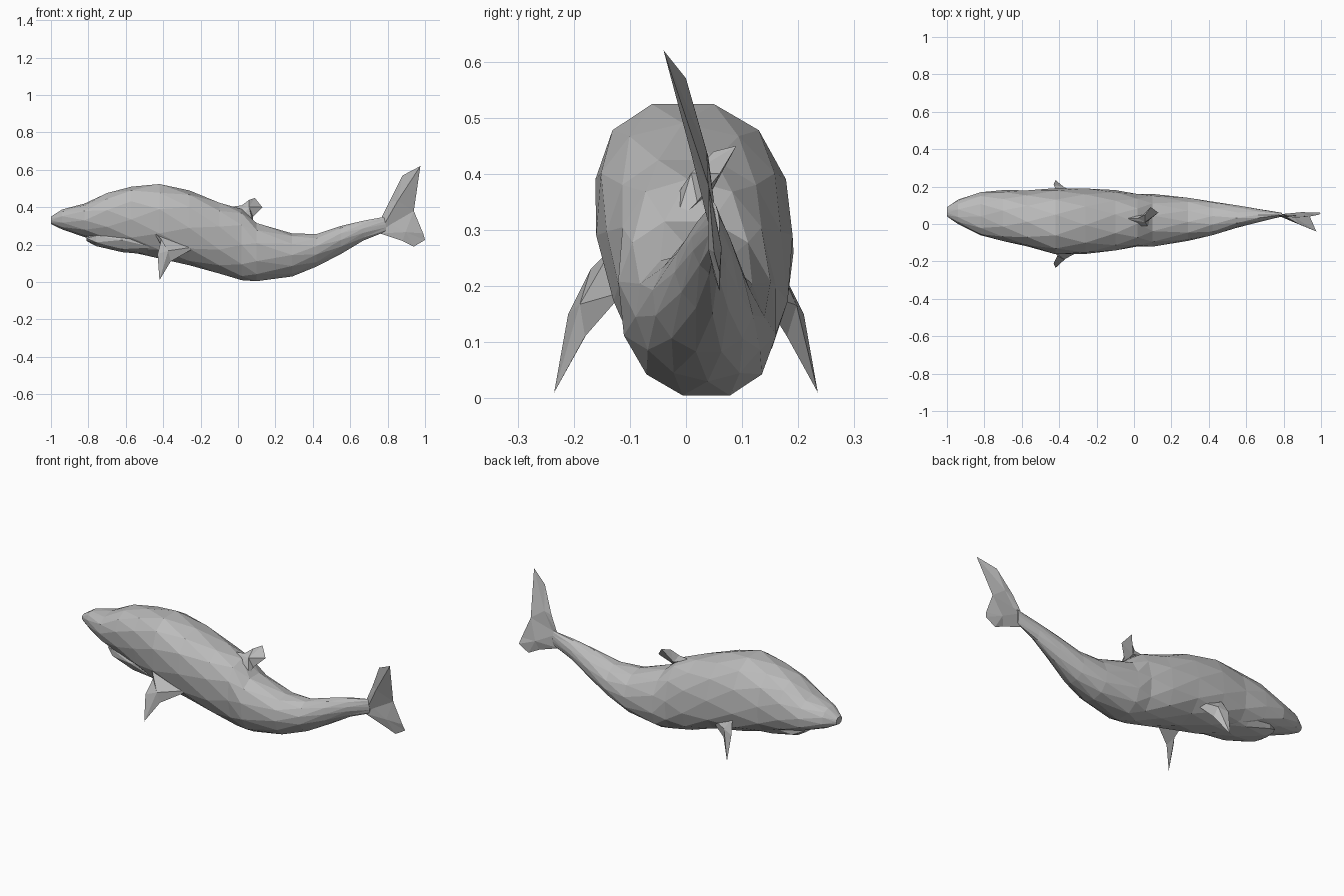
import bpy
import bmesh
import math
from mathutils import Vector

cube = bpy.data.objects.get("Cube")
if cube:
    bpy.data.objects.remove(cube, do_unlink=True)

# One plain skin colour
skin = bpy.data.materials.new("whale_grey")
skin.use_nodes = True
grey = (0.5, 0.5, 0.5, 1)
skin.diffuse_color = grey
skin.node_tree.nodes["Principled BSDF"].inputs["Base Color"].default_value = grey


def finish(name, mesh_builder):
    """Turn a bmesh into a flat shaded object with the skin material."""
    bmesh.ops.recalc_face_normals(mesh_builder, faces=mesh_builder.faces[:])
    mesh = bpy.data.meshes.new(name)
    mesh_builder.to_mesh(mesh)
    mesh_builder.free()
    mesh.materials.append(skin)
    part = bpy.data.objects.new(name, mesh)
    bpy.context.collection.objects.link(part)
    return part


def signed_power(value, power):
    return math.copysign(abs(value) ** power, value)


def loft(name, stations, sides, lean):
    """Skin staggered rings; each station is x, bottom, top, right, left in hundredths."""
    bm = bmesh.new()
    rings = []
    for row, station in enumerate(stations):
        x, bottom, top, right, left = (value / 100 for value in station)
        # Boxy at the chest, rounder to sharp towards the tail
        power = 0.85 + 0.4 * max(0, x)
        ring = []
        for side in range(sides):
            angle = math.tau * (side + (row % 2) / 2) / sides
            across = signed_power(math.cos(angle), power)
            up = signed_power(math.sin(angle), power)
            half = (left - right) / 2
            y = (left + right) / 2 + half * (across - lean * up)
            z = (bottom + top) / 2 + up * (top - bottom) / 2
            ring.append(bm.verts.new((x, y, z)))
        rings.append(ring)
    for row in range(len(rings) - 1):
        near, far = rings[row], rings[row + 1]
        shift = row % 2
        for side in range(sides):
            after = (side + 1) % sides
            if shift:
                bm.faces.new((near[side], far[side], far[after]))
                bm.faces.new((near[side], far[after], near[after]))
            else:
                bm.faces.new((near[side], near[after], far[side]))
                bm.faces.new((near[after], far[after], far[side]))
    bm.faces.new(rings[0])
    bm.faces.new(rings[-1])
    return finish(name, bm)


def fin(name, outline, thickness):
    """Knife edged fin: an outline fanned to a raised point on either face."""
    bm = bmesh.new()
    points = [Vector(point) / 100 for point in outline]
    centre = sum(points, Vector()) / len(points)
    normal = Vector()
    for index, point in enumerate(points):
        following = points[(index + 1) % len(points)]
        normal += (point - centre).cross(following - centre)
    normal.normalize()
    rim = [bm.verts.new(point) for point in points]
    for direction in (-1, 1):
        peak = bm.verts.new(centre + normal * thickness * direction)
        for index, vert in enumerate(rim):
            bm.faces.new((vert, rim[(index + 1) % len(rim)], peak))
    return finish(name, bm)


# Body from snout to tail stock
loft("body", [
    (-100, 31, 35, 4, 9),
    (-94, 28, 39, 0, 13),
    (-82, 24, 42, -6, 17),
    (-70, 20, 48, -9, 18),
    (-57, 16, 51, -12, 18),
    (-42, 12, 53, -16, 19),
    (-26, 9, 49, -16, 19),
    (-10, 4, 43, -14, 18),
    (2, 1, 39, -12, 16),
    (10, 0, 32, -12, 16),
    (29, 3, 26, -9, 14),
    (42, 8, 26, -6, 12),
    (55, 15, 30, -2, 10),
    (67, 22, 33, 1, 8),
    (79, 27, 35, 4, 6),
], 12, 0.12)

# Lower jaw, set back under the snout
loft("lower_jaw", [
    (-81, 22, 25, 0, 11),
    (-76, 19, 27, -4, 14),
    (-62, 16, 29, -8, 15),
    (-45, 14, 30, -10, 16),
], 8, 0)

# Curled dorsal fin leaning over the drop in the back
fin("dorsal_fin", [
    (-6, 3, 40), (2, 3, 41), (6, 5, 44), (9, 9, 45), (13, 6, 40),
    (8, 2, 35), (8, -2, 31), (2, -3, 34),
], 0.025)

# Flippers, one on each side
for name, side, middle in (("right_flipper", -1, 0), ("left_flipper", 1, 2)):
    fin(name, [
        (-45, side * 13 + middle, 27), (-41, side * 17, 23),
        (-43, side * 21, 15), (-42, side * 23.5, 1),
        (-36, side * 18, 11), (-22, side * 11 + middle, 19),
    ], 0.02)

# Twisted tail flukes standing almost upright
fin("upper_fluke", [
    (76, 5, 27), (77, 5, 35), (81, 4, 43), (88, 0, 57),
    (97.5, -4, 62), (94, 4, 38),
], 0.014)
fin("lower_fluke", [
    (76, 5, 34), (94, 4, 38), (99, 5, 26), (100, 6, 22.5),
    (94, 6, 19), (88, 5, 22), (76, 5, 26),
], 0.012)
